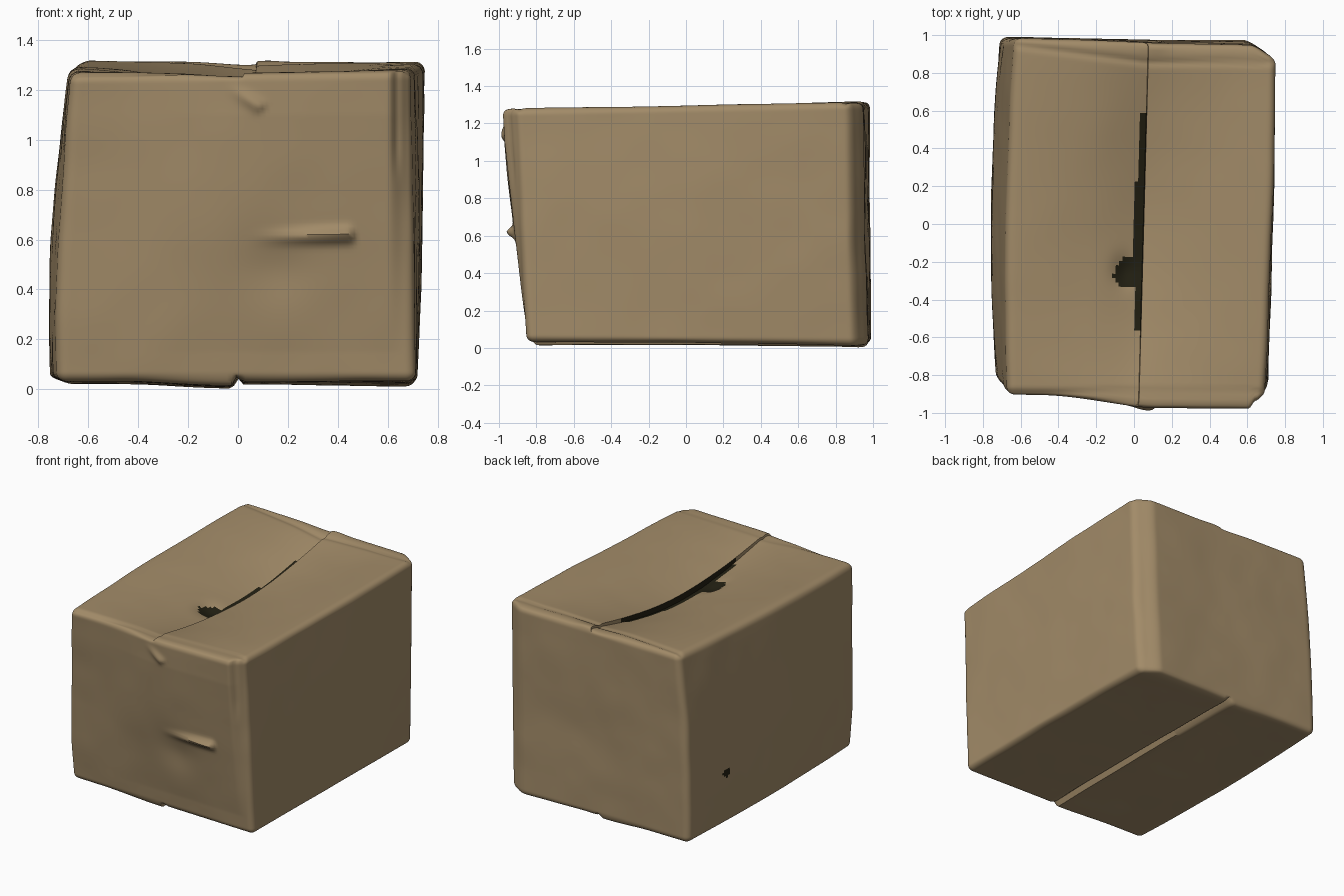
import bpy, bmesh, math
from mathutils import Vector, noise

if "Cube" in bpy.data.objects:
    bpy.data.objects.remove(bpy.data.objects["Cube"])


def material(name, rgb):
    m = bpy.data.materials.new(name)
    m.diffuse_color = (*rgb, 1)
    m.use_nodes = True
    m.node_tree.nodes["Principled BSDF"].inputs["Base Color"].default_value = m.diffuse_color
    return m


card = material("brown cardboard", (0.36, 0.258, 0.139))
dark = material("dark gap", (0.016, 0.014, 0.006))


def lerp(a, b, t):
    return a + (b - a) * t


def bilinear(c, s, t):
    """c = left front, right front, right back, left back"""
    c = [Vector(p) for p in c]
    return lerp(lerp(c[0], c[1], s), lerp(c[3], c[2], s), t)


def ramp(x, a, b):
    t = min(max((x - a) / (b - a), 0), 1)
    return t * t * (3 - 2 * t)


def gauss(a, b, ra, rb):
    return math.exp(-(a / ra) ** 2 - (b / rb) ** 2)


def wrinkle(p):
    return 0.007 * (noise.noise(p * 1.8) + 0.4 * noise.noise(p * 5.0))


def seam(y):
    return 0.052 + 0.027 * y


# Crooked corners of the base and of the top
FLOOR = [(-0.725, -0.80, 0.03), (0.71, -0.85, 0.03), (0.715, 0.91, 0.012), (-0.71, 0.99, 0.022)]
RIM = [(-0.665, -0.90, 1.265), (0.69, -0.92, 1.28), (0.752, 0.88, 1.315), (-0.63, 0.985, 1.32)]
HALF = Vector((0.70, 0.92, 0.63))
RADIUS = 0.04
COLUMN = 0.02   # width of one grid column of the cube


def front_wall(co, u, h):
    """Outward push of the front: bulge, bent-out flap, crease, bent tab, dent."""
    x, z = co.x, co.z
    out = 0.02 * (1 - u * u) * (1 - h * h)
    lift = min(max((z - 0.15) / 0.95, 0), 1)
    out += 0.06 * lift * ramp(x, -0.5, 0.12) * (1 - ramp(x, 0.60, 0.68))
    out += 0.042 * ramp(x, 0.02, 0.42) * (1 - ramp(x, 0.44, 0.48)) * math.exp(-((z - 0.605 - 0.03 * x) / 0.026) ** 2)
    out -= 0.02 * gauss(x - 0.16, z - 0.48, 0.15, 0.12)
    c, s = math.cos(-0.6), math.sin(-0.6)
    dx, dz = x - 0.03, z - 1.17
    along, across = dx * c + dz * s, -dx * s + dz * c
    out += 0.018 * ramp(along, -0.10, 0.05) * (1 - ramp(along, 0.07, 0.09)) * math.exp(-(across / 0.025) ** 2)
    # fold line down the right corner
    out -= 0.012 * math.exp(-((x - 0.635) / 0.014) ** 2) * ramp(z, 0.8, 1.0)
    return out


def top_sheet(co, u, t, column, k):
    """Two flaps that sag towards a stepped seam; the left one lies lower."""
    x_seam = seam(co.y)
    co.x += (x_seam - bilinear(RIM, 0.5, t).x) * (1 - abs(u)) * k
    mid = math.sin(math.pi * t)
    s = 1 - abs(u)
    if column < -0.5 * COLUMN:
        if column > -1.5 * COLUMN:      # foot of the step, right under the flap edge
            co.x = lerp(co.x, x_seam - 0.003, k)
            s = 1
        co.z -= k * (0.138 * mid * s ** 1.6 + 0.012 * ramp(s, 0.6, 1))
        co.z -= k * 0.03 * gauss(co.x + 0.05, co.y + 0.25, 0.06, 0.08)
    else:
        co.z -= k * 0.11 * mid * s ** 1.6
    # folded edge lines at the back and front
    fold = 0.855 + 0.13 * max(x_seam - co.x, 0)
    co.z -= k * 0.009 * math.exp(-((co.y - fold) / 0.018) ** 2)
    co.z -= k * 0.007 * math.exp(-((co.y + 0.89) / 0.016) ** 2)
    # little torn lip on the back rim
    co.z += k * 0.008 * gauss(co.x - 0.12, co.y - 0.94, 0.07, 0.03)


def bottom_sheet(co, u, w, k):
    """Two padded flaps with a groove between them."""
    groove = math.exp(-((co.x + 0.002) / 0.012) ** 2)
    co.z += k * (0.025 * groove + 0.008 * (1 - w * w))
    if co.x < 0:
        co.z -= k * 0.016 * ramp(co.x, -0.5, -0.04) * (1 - groove)


# Box: finely cut cube, rounded, pulled to the corners, then dented wall by wall
bm = bmesh.new()
bmesh.ops.create_cube(bm, size=2)
bmesh.ops.subdivide_edges(bm, edges=bm.edges[:], cuts=99, use_grid_fill=True)
for v in bm.verts:
    column = v.co.x
    q = Vector([0.5 * c + 0.5 * math.sin(c * math.pi / 2) for c in v.co])
    p = Vector([a * b for a, b in zip(q, HALF)])
    inner = Vector([max(-h + RADIUS, min(h - RADIUS, a)) for a, h in zip(p, HALF)])
    d = p - inner
    if d.length > 1e-6:
        p = inner + d.normalized() * RADIUS
    u, w, h = [a / b for a, b in zip(p, HALF)]
    s, t = (u + 1) / 2, (w + 1) / 2
    co = lerp(bilinear(FLOOR, s, t), bilinear(RIM, s, t), (h + 1) / 2)
    n = wrinkle(co)
    side = ramp(abs(u), 0.9, 0.99)
    end = ramp(abs(w), 0.93, 0.99)
    if u < 0:
        co.x -= side * (0.045 * (1 - w * w) * math.cos((h + 0.1) * 0.9) + n)
        co.x -= side * 0.018 * (1 - h * h)
    else:
        co.x += side * (0.018 * (1 - w * w) * (1 - h * h * 0.5) + n)
    if w < 0:
        co.y -= end * (front_wall(co, u, h) + n)
    else:
        co.y += end * (0.03 * (1 + u) * ramp(1 - u, 0.0, 0.2) - n)
        co.y -= end * 0.012 * gauss(co.x - 0.1, co.z - 0.6, 0.3, 0.2)
    if h > 0.9:
        top_sheet(co, u, t, column, ramp(h, 0.94, 1.0))
    if h < -0.9:
        bottom_sheet(co, u, w, ramp(-h, 0.94, 1.0))
    co.z += ramp(abs(h), 0.94, 1.0) * n * 0.6
    v.co = co

# Dark gap beside the seam, its torn notch, and a small spot on the left wall
for f in bm.faces:
    c = f.calc_center_median()
    gap = notch = spot = False
    if c.z > 1.0 and -0.6 < c.y < 0.63 and -0.2 < c.x < 0.1:
        width = 0.048 * math.sin(math.pi * (c.y + 0.6) / 1.23) ** 0.4
        gap = seam(c.y) - width < c.x < seam(c.y)
        notch = abs(c.y + 0.25) < 0.08 and -0.11 + 0.5 * abs(c.y + 0.27) < c.x < seam(c.y)
    elif c.x < -0.6:
        spot = (c.y - 0.60) ** 2 / 0.04 ** 2 + (c.z - 0.38) ** 2 / 0.026 ** 2 < 1
    f.material_index = 1 if gap or notch or spot else 0

me = bpy.data.meshes.new("cardboard_box")
bm.to_mesh(me)
bm.free()
me.materials.append(card)
me.materials.append(dark)
box = bpy.data.objects.new("cardboard_box", me)
bpy.context.collection.objects.link(box)
box.select_set(True)
bpy.context.view_layer.objects.active = box
bpy.ops.object.shade_smooth_by_angle(angle=math.radians(45))
